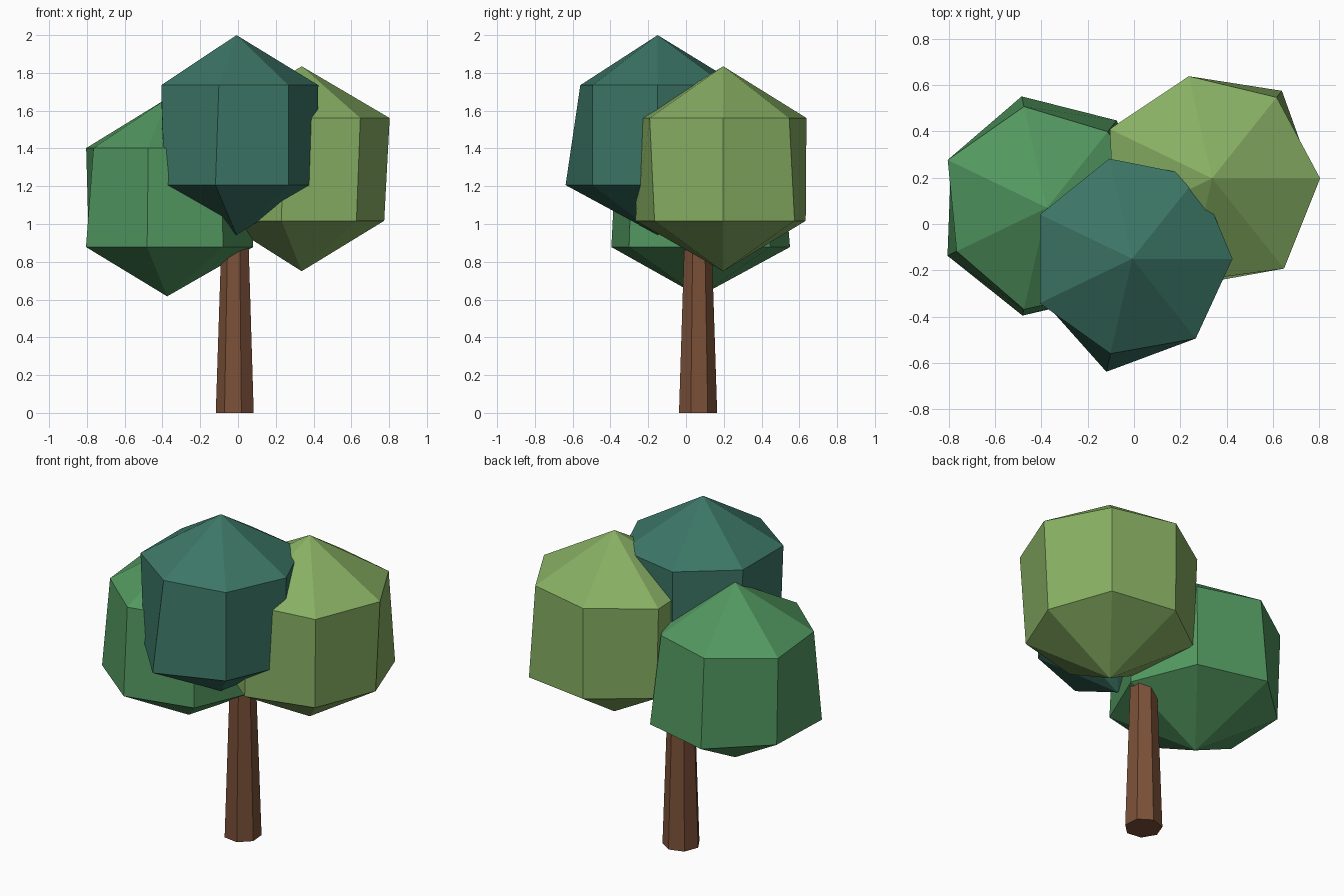
import bpy, bmesh, math

if "Cube" in bpy.data.objects:
    bpy.data.objects.remove(bpy.data.objects["Cube"])


def material(name, rgb):
    m = bpy.data.materials.new(name)
    lin = [((c / 255 + 0.055) / 1.055) ** 2.4 for c in rgb]
    m.diffuse_color = (*lin, 1)
    m.use_nodes = True
    m.node_tree.nodes["Principled BSDF"].inputs["Base Color"].default_value = m.diffuse_color
    return m


SIDES = 7


def ring(bm, x, y, z, radii, turn=0.0):
    """Seven-sided ring of points, one radius per corner."""
    return [bm.verts.new((x + r * math.cos(turn + math.tau * i / SIDES),
                          y + r * math.sin(turn + math.tau * i / SIDES), z))
            for i, r in enumerate(radii)]


def bridge(bm, low, high):
    for i in range(SIDES):
        j = (i + 1) % SIDES
        bm.faces.new((low[i], low[j], high[j], high[i]))


def finish(bm, name, mat):
    bmesh.ops.recalc_face_normals(bm, faces=bm.faces)
    me = bpy.data.meshes.new(name)
    bm.to_mesh(me)
    bm.free()
    me.materials.append(mat)
    bpy.context.collection.objects.link(bpy.data.objects.new(name, me))


def foliage(name, mat, x, y, heights, lower, upper):
    """Coarse ball: two uneven rings between two poles."""
    bottom, z_low, z_high, top = heights
    bm = bmesh.new()
    a = ring(bm, x, y, z_low, lower)
    b = ring(bm, x, y, z_high, upper)
    bridge(bm, a, b)
    p, q = bm.verts.new((x, y, bottom)), bm.verts.new((x, y, top))
    for i in range(SIDES):
        j = (i + 1) % SIDES
        bm.faces.new((p, a[j], a[i]))
        bm.faces.new((q, b[i], b[j]))
    finish(bm, name, mat)


# Trunk: tapered seven-sided post reaching into the foliage
bm = bmesh.new()
turn = math.radians(30.7)
base = ring(bm, -0.014, 0.062, 0, [0.104] * SIDES, turn)
tip = ring(bm, -0.014, 0.062, 1.1, [0.068] * SIDES, turn)
bridge(bm, base, tip)
bm.faces.new(base[::-1])
bm.faces.new(tip)
finish(bm, "trunk", material("bark brown", (122, 80, 56)))

# Three overlapping foliage balls
foliage("foliage_right", material("light leaf green", (136, 176, 100)),
        0.337, 0.197, (0.75, 1.017, 1.561, 1.835),
        (0.437, 0.483, 0.448, 0.468, 0.468, 0.476, 0.465),
        (0.466, 0.447, 0.452, 0.49, 0.468, 0.457, 0.498))
foliage("foliage_left", material("mid leaf green", (82, 152, 96)),
        -0.375, 0.07, (0.617, 0.878, 1.402, 1.665),
        (0.455, 0.482, 0.493, 0.46, 0.477, 0.477, 0.475),
        (0.454, 0.42, 0.448, 0.476, 0.433, 0.45, 0.454))
foliage("foliage_top", material("dark leaf green", (60, 118, 102)),
        -0.008, -0.15, (0.942, 1.206, 1.735, 2.0),
        (0.424, 0.455, 0.44, 0.43, 0.424, 0.5, 0.44),
        (0.433, 0.455, 0.443, 0.441, 0.442, 0.42, 0.44))
